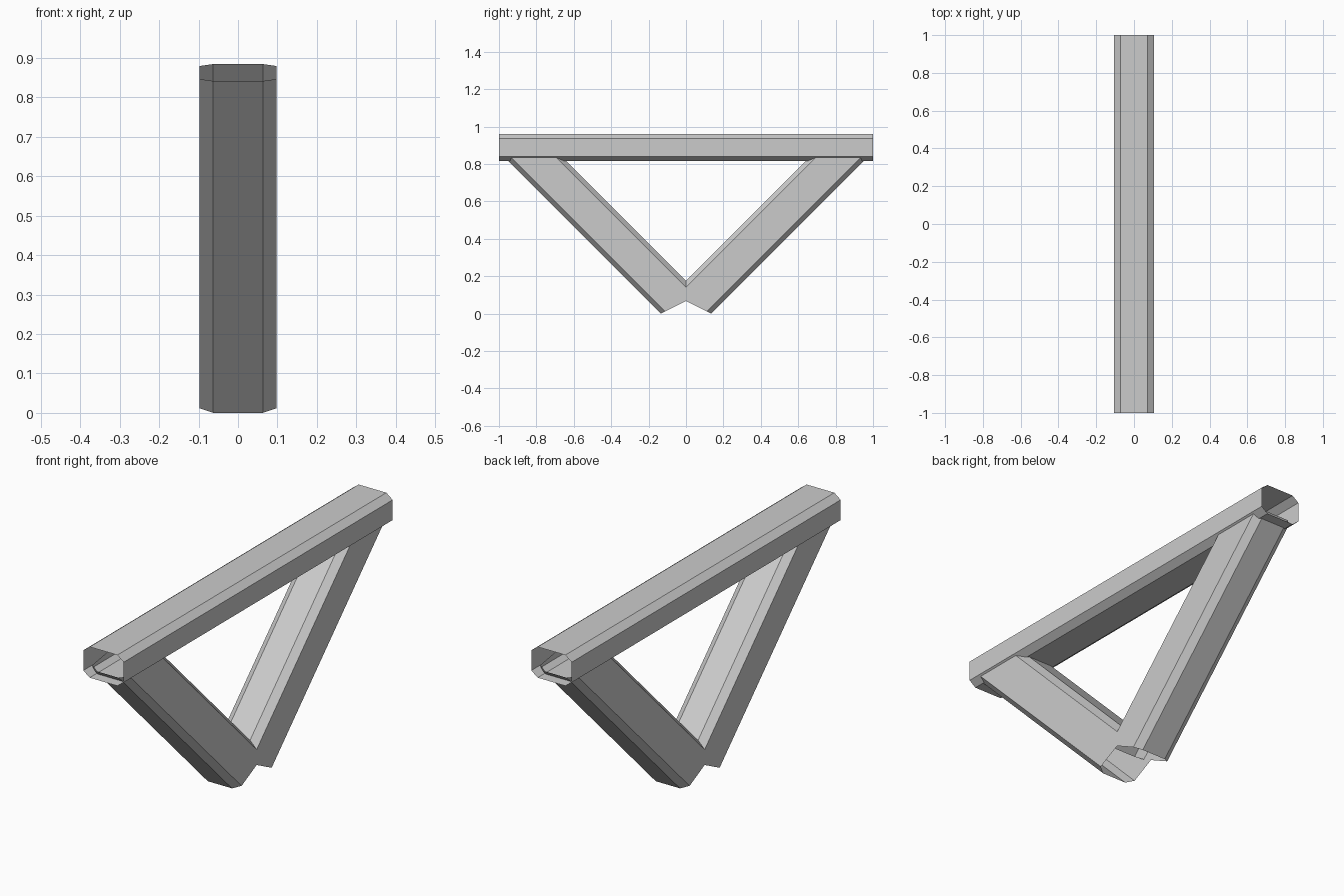
import bpy
import bmesh

if "Cube" in bpy.data.objects:
    bpy.data.objects.remove(bpy.data.objects["Cube"])


def octagon(half_w, chamfer_w, low, high, chamfer_h):
    """Chamfered rectangle as (x, height) points."""
    w, n = half_w, half_w - chamfer_w
    return [(n, low), (w, low + chamfer_h), (w, high - chamfer_h), (n, high),
            (-n, high), (-w, high - chamfer_h), (-w, low + chamfer_h), (-n, low)]


def open_tube(name, start, end):
    """Open-ended tube between two matching rings."""
    bm = bmesh.new()
    a = [bm.verts.new(p) for p in start]
    b = [bm.verts.new(p) for p in end]
    n = len(a)
    for i in range(n):
        j = (i + 1) % n
        bm.faces.new((a[j], a[i], b[i], b[j]))
    mesh = bpy.data.meshes.new(name)
    bm.to_mesh(mesh)
    bm.free()
    ob = bpy.data.objects.new(name, mesh)
    bpy.context.collection.objects.link(ob)
    return ob


def cut(profile, height, slope):
    """Slice the 45 degree strut (z - y = s) with the plane z = height - slope * y."""
    ring = []
    for x, s in profile:
        y = (height - s) / (1 + slope)
        ring.append((x, y, s + y))
    return ring


# Horizontal top beam, hollow with open ends
beam = octagon(0.105, 0.033, 0.815, 0.96, 0.025)
open_tube("top_beam", [(x, -1, z) for x, z in beam], [(x, 1, z) for x, z in beam])

# Diagonal strut, mirrored to form the V and crossing itself at the foot
strut = octagon(0.097, 0.034, -0.135, 0.175, 0.035)
braces = open_tube("diagonal_braces", cut(strut, 0.0675, 0.5), cut(strut, 0.998, 0.16))
mirror = braces.modifiers.new("mirror", 'MIRROR')
mirror.use_axis = (False, True, False)
mirror.use_mirror_merge = False
